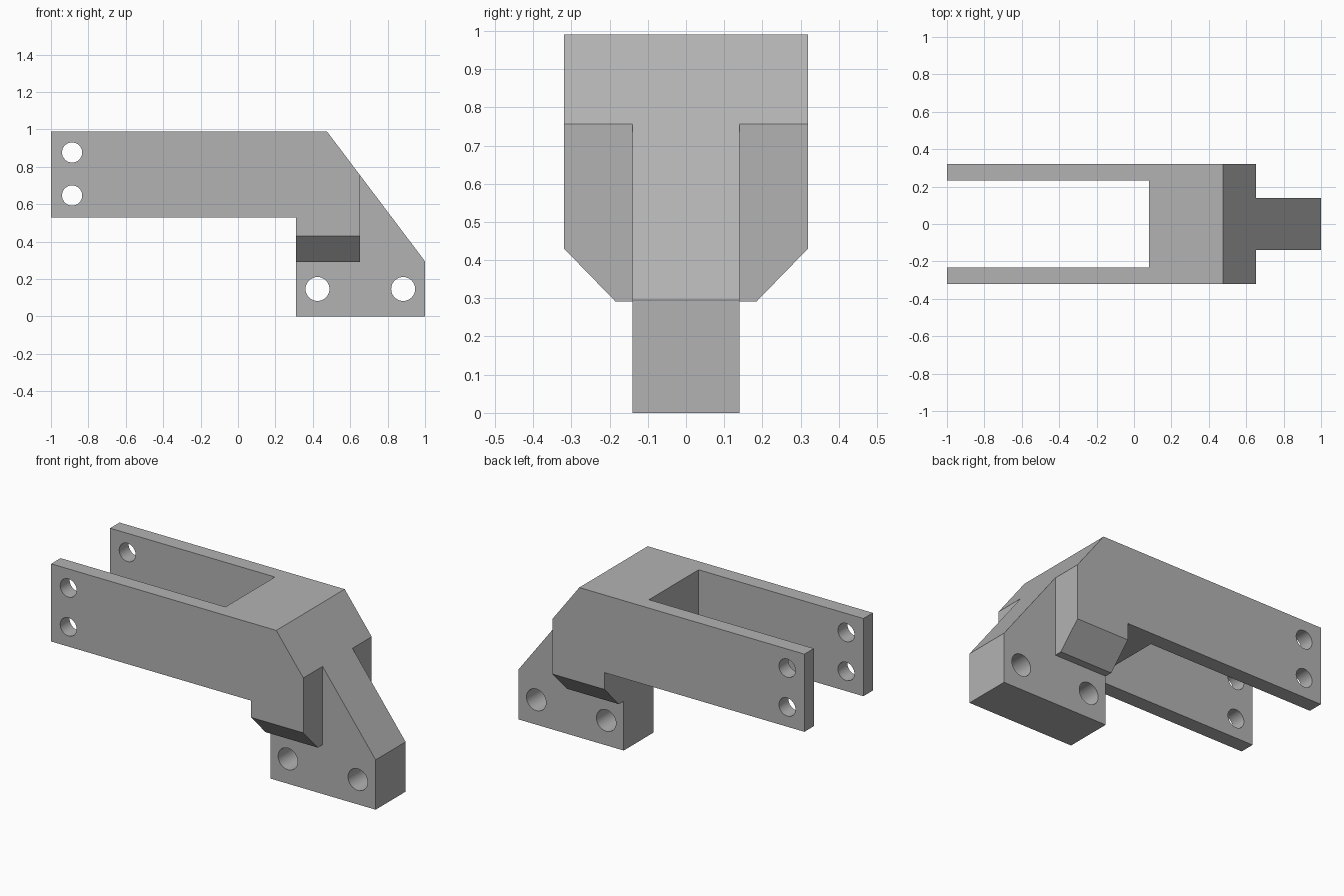
import bpy, bmesh, math
from mathutils import Vector

cube = bpy.data.objects.get("Cube")
if cube:
    bpy.data.objects.remove(cube)

grey = bpy.data.materials.new("plain_grey")
grey.use_nodes = True
COLOR = (0.45, 0.45, 0.45, 1)
grey.diffuse_color = COLOR
grey.node_tree.nodes["Principled BSDF"].inputs["Base Color"].default_value = COLOR

HALF_WIDTH, HALF_WEB = 0.32, 0.14


def prism(name, points, push):
    """Extrude a flat polygon of 3D points along a vector."""
    bm = bmesh.new()
    face = bm.faces.new([bm.verts.new(p) for p in points])
    extruded = bmesh.ops.extrude_face_region(bm, geom=[face])["geom"]
    moved = [v for v in extruded if isinstance(v, bmesh.types.BMVert)]
    bmesh.ops.translate(bm, verts=moved, vec=Vector(push))
    bmesh.ops.recalc_face_normals(bm, faces=bm.faces)
    mesh = bpy.data.meshes.new(name)
    bm.to_mesh(mesh)
    bm.free()
    mesh.materials.append(grey)
    obj = bpy.data.objects.new(name, mesh)
    bpy.context.collection.objects.link(obj)
    return obj


def side_prism(name, profile, y0, y1):
    """Extrude an XZ profile between two y positions."""
    return prism(name, [(x, y0, z) for x, z in profile], (0, y1 - y0, 0))


def rect(x0, x1, z0, z1):
    return [(x0, z0), (x1, z0), (x1, z1), (x0, z1)]


def circle(x, z, radius, sides=32):
    angles = [2 * math.pi * i / sides for i in range(sides)]
    return [(x + radius * math.cos(a), z + radius * math.sin(a)) for a in angles]


def cut(target, cutter):
    cutter.hide_render = True
    mod = target.modifiers.new("cut", "BOOLEAN")
    mod.operation = "DIFFERENCE"
    mod.solver = "EXACT"
    mod.object = cutter
    bpy.context.view_layer.objects.active = target
    bpy.ops.object.modifier_apply(modifier=mod.name)
    bpy.data.objects.remove(cutter)


# Solid bracket silhouette
bracket = side_prism("fork_bracket", [
    (-1, 0.53), (0.31, 0.53), (0.31, 0), (1, 0),
    (1, 0.295), (0.475, 0.99), (-1, 0.99)], -HALF_WIDTH, HALF_WIDTH)

# Open slot between the two fork arms
cut(bracket, side_prism("slot_cutter", rect(-1.2, 0.08, 0.3, 1.2), -0.232, 0.232))

# Trim both sides to leave the central foot and the chamfered shoulders
for s in (-1, 1):
    under = [(HALF_WEB, -0.1), (0.4, -0.1), (0.4, 0.513), (0.185, 0.292), (HALF_WEB, 0.292)]
    cut(bracket, prism("shoulder_cutter", [(0.2, s * y, z) for y, z in under], (1, 0, 0)))
    cut(bracket, side_prism("nose_cutter", rect(0.652, 1.2, -0.1, 1.1), s * HALF_WEB, s * 0.4))

# Bolt holes through the arms and the foot
for x, z, radius in [(-0.887, 0.877, 0.054), (-0.887, 0.647, 0.054),
                     (0.425, 0.147, 0.064), (0.883, 0.147, 0.064)]:
    cut(bracket, side_prism("hole_cutter", circle(x, z, radius), -0.5, 0.5))

# Smooth hole walls, sharp edges elsewhere
bpy.ops.object.select_all(action="DESELECT")
bracket.select_set(True)
bpy.context.view_layer.objects.active = bracket
bpy.ops.object.shade_smooth_by_angle(angle=math.radians(30))
